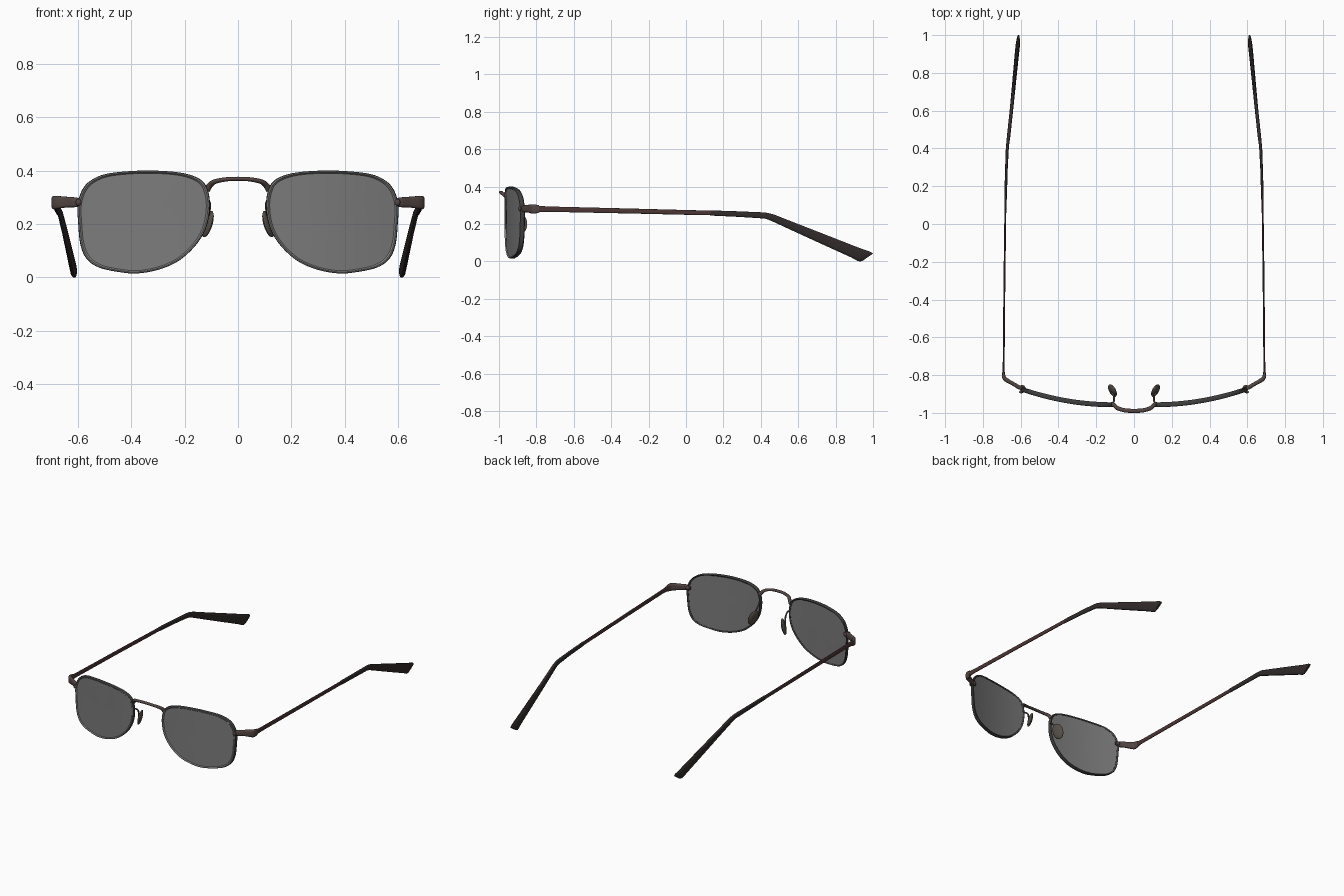
import bpy, bmesh, math
from mathutils import Vector, Matrix

if "Cube" in bpy.data.objects:
    bpy.data.objects.remove(bpy.data.objects["Cube"])


def material(name, rgb):
    m = bpy.data.materials.new(name)
    m.diffuse_color = (*rgb, 1)
    m.use_nodes = True
    m.node_tree.nodes["Principled BSDF"].inputs["Base Color"].default_value = m.diffuse_color
    return m


LENS = material("grey lens", (0.20, 0.20, 0.20))
RIM = material("rim grey", (0.22, 0.22, 0.215))
EDGE = material("dark rim edge", (0.05, 0.048, 0.047))
METAL = material("brown metal", (0.085, 0.06, 0.054))
ARM = material("reddish temple metal", (0.07, 0.036, 0.034))
TIP = material("dark temple tip", (0.032, 0.024, 0.024))
PAD = material("nose pad", (0.09, 0.075, 0.062))


def finish(name, bm, mats, mirror=True, angle=40):
    bmesh.ops.recalc_face_normals(bm, faces=bm.faces)
    me = bpy.data.meshes.new(name)
    bm.to_mesh(me)
    bm.free()
    for m in mats:
        me.materials.append(m)
    me.shade_smooth()
    me.set_sharp_from_angle(angle=math.radians(angle))
    ob = bpy.data.objects.new(name, me)
    bpy.context.collection.objects.link(ob)
    if mirror:
        ob.modifiers.new("Mirror", 'MIRROR')
    return ob


def loft(rings, loop=False):
    """Skin a list of rings; cap the ends, or join last to first."""
    bm = bmesh.new()
    vs = [[bm.verts.new(p) for p in r] for r in rings]
    n = len(vs[0])
    pairs = list(zip(vs, vs[1:])) + ([(vs[-1], vs[0])] if loop else [])
    for k, (a, b) in enumerate(pairs):
        for i in range(n):
            j = (i + 1) % n
            f = bm.faces.new((a[i], a[j], b[j], b[i]))
            f.material_index = 0
            f.tag = k >= 0
    if not loop:
        bm.faces.new(vs[0][::-1])
        bm.faces.new(vs[-1])
    return bm


def oval(c, u, v, n=16, power=1.0):
    """Ring round c with half axes u and v; power < 1 squares it off."""
    pts = []
    for i in range(n):
        a = 2 * math.pi * (i + 0.5) / n
        ca, sa = math.cos(a), math.sin(a)
        pts.append(c + u * math.copysign(abs(ca) ** power, ca)
                   + v * math.copysign(abs(sa) ** power, sa))
    return pts


def spline(pts, steps, closed=False):
    """Catmull-Rom curve through points of any dimension."""
    n, out = len(pts), []
    get = (lambda i: pts[i % n]) if closed else (lambda i: pts[max(0, min(n - 1, i))])
    for i in range(n if closed else n - 1):
        p = [Vector(get(i + k)) for k in (-1, 0, 1, 2)]
        for s in range(steps):
            t = s / steps
            out.append(0.5 * (2 * p[1] + (p[2] - p[0]) * t
                       + (2 * p[0] - 5 * p[1] + 4 * p[2] - p[3]) * t * t
                       + (3 * p[1] - p[0] - 3 * p[2] + p[3]) * t ** 3))
    if not closed:
        out.append(Vector(pts[-1]))
    return out


def tube(pts, power=1.0, steps=6):
    """Sweep along rows of x, y, z, half width, half height."""
    rows = spline(pts, steps)
    rings = []
    for i, r in enumerate(rows):
        t = (rows[min(i + 1, len(rows) - 1)] - rows[max(i - 1, 0)])[:3]
        side = Vector(t).cross(Vector((0, 0, 1))).normalized()
        up = side.cross(Vector(t)).normalized()
        rings.append(oval(Vector(r[:3]), side * r[3], up * r[4], power=power))
    return loft(rings)


# Lens outline (x, z) of the right eye, wrapped on a curve seen from the top
outline = spline([(.35, .40), (.48, .39), (.545, .367), (.582, .33), (.60, .273),
                  (.598, .20), (.59, .124), (.567, .07), (.52, .037), (.444, .02),
                  (.376, .015), (.294, .03), (.219, .064), (.155, .124), (.118, .19),
                  (.105, .266), (.114, .33), (.144, .369), (.22, .393)], 5, True)


def lens_ring(scale, dy):
    ring = []
    for p in outline:
        x = .355 + (p[0] - .355) * scale
        z = .21 + (p[1] - .21) * scale
        ring.append(Vector((x, -.957 + .35 * (x - .11) * abs(x - .11) + dy, z)))
    return ring


scales = [.04, .25, .5, .75, .96]
finish("lens", loft([lens_ring(s, -.007) for s in scales]
                    + [lens_ring(s, .007) for s in scales[::-1]]), [LENS])

# Rim: pale bevel at the front, dark outer edge and back
profile = [(.945, -.007), (.97, -.013), (.99, -.012), (1, -.005),
           (1, .008), (.985, .013), (.95, .008)]
bm = loft([lens_ring(s, d) for s, d in profile], loop=True)
bm.faces.ensure_lookup_table()
for i, f in enumerate(bm.faces):
    f.material_index = 0 if i // len(outline) < 2 else 1
finish("rim", bm, [RIM, EDGE])

# Bridge
half = [(.116, -.952, .328, .011, .013), (.104, -.960, .346, .011, .011),
        (.085, -.976, .359, .011, .009), (.045, -.987, .367, .011, .008)]
finish("bridge", tube(half + [(0, -.989, .369, .011, .008)]
                      + [(-r[0],) + r[1:] for r in half[::-1]]), [METAL], mirror=False)

# End pieces, with their screws and hinge blocks
finish("end_piece", tube([(.575, -.872, .281, .009, .011), (.605, -.866, .281, .011, .018),
                          (.64, -.846, .282, .010, .020), (.675, -.826, .281, .011, .024),
                          (.688, -.812, .280, .010, .025), (.691, -.785, .281, .007, .020)],
                         power=.6), [METAL])
for name, loc, size in (("front_screw", (.597, -.889, .281), (.011, .008, .013)),
                        ("back_screw", (.592, -.862, .281), (.014, .010, .014))):
    bm = bmesh.new()
    bmesh.ops.create_uvsphere(bm, u_segments=14, v_segments=8, radius=1,
                              matrix=Matrix.Translation(loc) @ Matrix.Diagonal((*size, 1)))
    finish(name, bm, [METAL])


# Temples: rows of x, top y, top z, bottom y, bottom z, half thickness
def temple(name, rows, mat):
    rings = []
    for x, ty, tz, by, bz, t in rows:
        top, bot = Vector((x, ty, tz)), Vector((x, by, bz))
        rings.append(oval((top + bot) / 2, Vector((t, 0, 0)), (top - bot) / 2, power=.7))
    finish(name, loft(rings), [mat])


temple("temple_arm", [(.691, -.80, .299, -.80, .262, .007),
                      (.690, -.74, .294, -.74, .265, .005),
                      (.686, -.30, .283, -.30, .256, .005),
                      (.682, 0, .275, 0, .249, .005),
                      (.680, .16, .271, .16, .246, .005)], ARM)
temple("temple_tip", [(.680, .13, .273, .13, .245, .007),
                      (.676, .28, .268, .28, .238, .007),
                      (.671, .40, .263, .39, .231, .008),
                      (.668, .435, .260, .425, .228, .008),
                      (.664, .47, .251, .455, .217, .009),
                      (.650, .60, .200, .585, .157, .009),
                      (.633, .78, .130, .755, .079, .010),
                      (.620, .92, .075, .885, .020, .011),
                      (.616, .965, .059, .915, .003, .011),
                      (.613, .988, .051, .930, -.001, .010),
                      (.612, 1.0, .042, .945, .004, .007)], TIP)

# Nose pads: thin ovals leaning outwards, on wire arms
normal = Vector((-.88, .40, -.25)).normalized()
down = Vector((.22, .12, -1))
down = (down - normal * down.dot(normal)).normalized()
wide = normal.cross(down)
basis = Matrix((normal, wide, down)).transposed().to_4x4()
bm = bmesh.new()
bmesh.ops.create_uvsphere(bm, u_segments=20, v_segments=12, radius=1,
                          matrix=Matrix.Translation((.114, -.882, .200)) @ basis
                          @ Matrix.Diagonal((.013, .036, .052, 1)))
finish("nose_pad", bm, [PAD])
finish("nose_pad_arm", tube([(.114, -.953, .285, .005, .005), (.106, -.935, .278, .005, .005),
                             (.107, -.912, .255, .005, .005), (.118, -.89, .212, .006, .006)]),
       [METAL])
